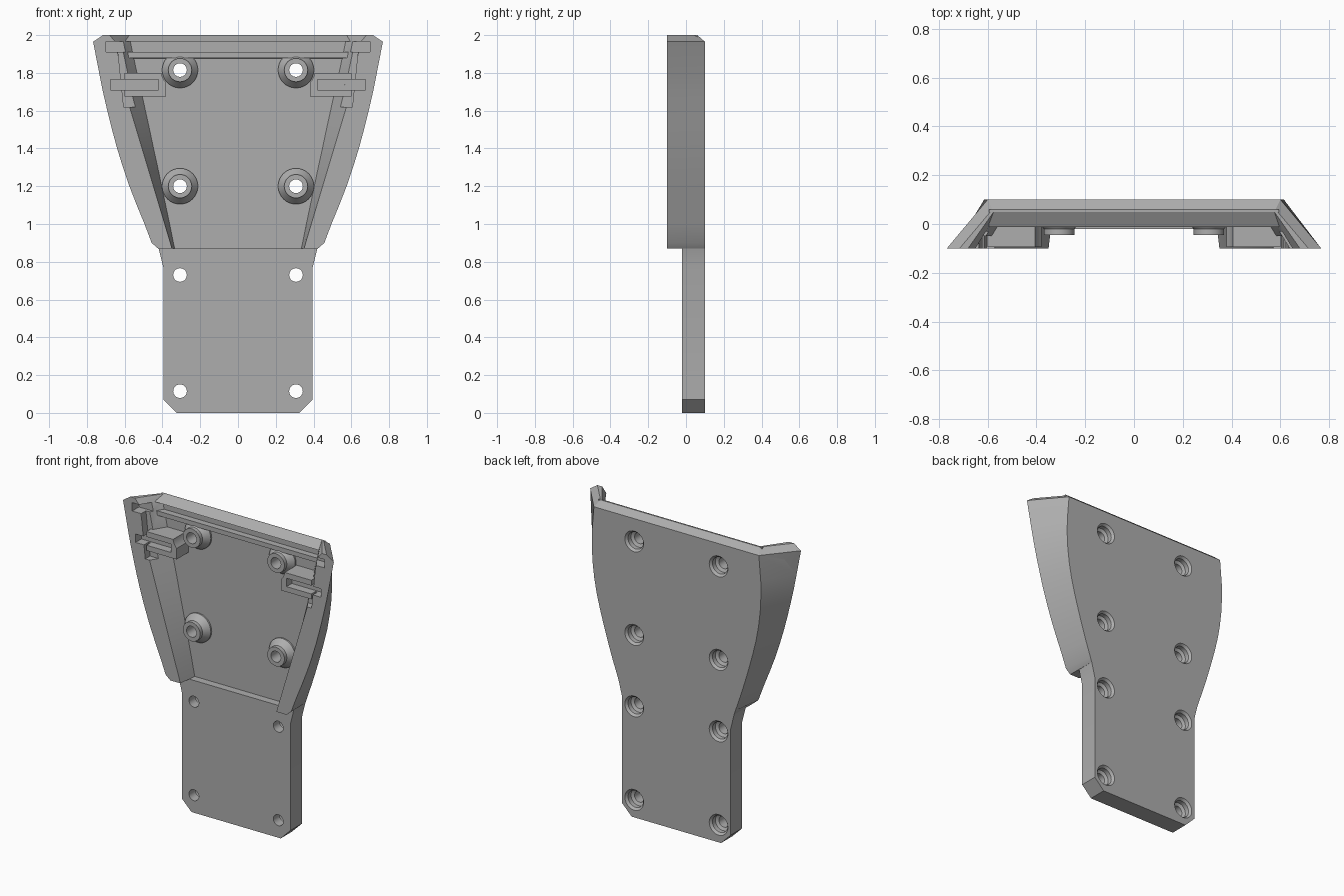
import bpy, bmesh, math

if "Cube" in bpy.data.objects:
    bpy.data.objects.remove(bpy.data.objects["Cube"], do_unlink=True)

grey = bpy.data.materials.new("plain_grey")
grey.use_nodes = True
COLOUR = (0.42, 0.42, 0.42, 1)
grey.diffuse_color = COLOUR
grey.node_tree.nodes["Principled BSDF"].inputs["Base Color"].default_value = COLOUR

FLOOR, BACK, FRONT = 0.03, 0.1, -0.1


def skin(name, rings, closed=False):
    """Skin a row of equal rings; cap the ends unless the row closes on itself."""
    bm = bmesh.new()
    rows = [[bm.verts.new(p) for p in ring] for ring in rings]
    n = len(rows[0])
    pairs = list(zip(rows, rows[1:]))
    if closed:
        pairs.append((rows[-1], rows[0]))
    else:
        bm.faces.new(rows[0])
        bm.faces.new(rows[-1])
    for a, b in pairs:
        for i in range(n):
            j = (i + 1) % n
            bm.faces.new((a[i], a[j], b[j], b[i]))
    bmesh.ops.recalc_face_normals(bm, faces=bm.faces)
    mesh = bpy.data.meshes.new(name)
    bm.to_mesh(mesh)
    bm.free()
    mesh.materials.append(grey)
    ob = bpy.data.objects.new(name, mesh)
    bpy.context.collection.objects.link(ob)
    return ob


def box(name, x, y, z, lean=0):
    """Box from ranges; lean shifts the upper end along x."""
    return skin(name, [[(a + s, b, h) for a, b in
                        ((x[0], y[0]), (x[1], y[0]), (x[1], y[1]), (x[0], y[1]))]
                       for h, s in ((z[0], 0), (z[1], lean))])


def lathe(name, profile, cx, cz, steps=32):
    """Spin a closed (radius, y) profile around a line along y."""
    turns = [2 * math.pi * i / steps for i in range(steps)]
    return skin(name, [[(cx + r * math.cos(t), y, cz + r * math.sin(t)) for r, y in profile]
                       for t in turns], closed=True)


def plug(name, profile, cx, cz, steps=32):
    """Solid round plug with (radius, y) steps."""
    turns = [2 * math.pi * i / steps for i in range(steps)]
    return skin(name, [[(cx + r * math.cos(t), y, cz + r * math.sin(t)) for t in turns]
                       for r, y in profile])


def combine(ob, other, operation):
    mod = ob.modifiers.new("combine", "BOOLEAN")
    mod.operation, mod.solver, mod.object = operation, "EXACT", other
    bpy.context.view_layer.objects.active = ob
    bpy.ops.object.modifier_apply(modifier=mod.name)
    bpy.data.objects.remove(other, do_unlink=True)


# Flared shell: height, back half width, front half width, rim inside, floor half width
sections = [
    (0.87, 0.42, 0.423, 0.35, 0.335), (0.90, 0.43, 0.457, 0.358, 0.342),
    (1.0, 0.465, 0.495, 0.388, 0.362), (1.1, 0.497, 0.536, 0.418, 0.383),
    (1.2, 0.527, 0.575, 0.448, 0.404), (1.3, 0.555, 0.609, 0.478, 0.425),
    (1.4, 0.58, 0.64, 0.508, 0.447), (1.5, 0.598, 0.667, 0.538, 0.468),
    (1.6, 0.61, 0.692, 0.568, 0.49), (1.7, 0.615, 0.715, 0.595, 0.512),
    (1.8, 0.614, 0.735, 0.615, 0.535), (1.965, 0.6, 0.767, 0.65, 0.57)]


def shell_ring(z, b, f, r, g, back=BACK, floor=FLOOR):
    half = [(b, back), (f, FRONT), (r, FRONT), (g, floor)]
    return [(x, y, z) for x, y in half] + [(-x, y, z) for x, y in reversed(half)]


rings = [shell_ring(*s) for s in sections]
rings.append(shell_ring(2.0, 0.58, 0.715, 0.68, 0.575, 0.06, 0.05))
body = skin("mounting_plate", rings)

# Lower tongue with clipped corners
half = [(0.325, 0), (0.395, 0.07), (0.395, 0.77), (0.42, 0.87)]
outline = half + [(-x, z) for x, z in reversed(half)]
combine(body, skin("tongue", [[(x, y, z) for x, z in outline] for y in (-0.02, BACK)]), "UNION")

# Screw holes, countersunk from the back
for x in (-0.307, 0.307):
    for z in (0.115, 0.73, 1.2, 1.815):
        bore = [(0.036, -0.2), (0.036, 0.045), (0.055, 0.055), (0.055, 0.085), (0.068, 0.1), (0.068, 0.2)]
        combine(body, plug("bore", bore, x, z), "DIFFERENCE")

# Slots and channels in the side rims
for s in (-1, 1):
    def span(a, b):
        return (min(s * a, s * b), max(s * a, s * b))
    combine(body, box("groove", span(0.5, 0.70), (-0.2, -0.03), (1.91, 1.965)), "DIFFERENCE")
    combine(body, box("slot", span(0.45, 0.675), (-0.2, -0.04), (1.71, 1.765)), "DIFFERENCE")
    combine(body, box("channel", span(0.5, 0.605), (-0.2, -0.05), (1.62, 1.91), s * 0.03), "DIFFERENCE")

    # Clip block with a notch open to the outside
    clip = box("clip", span(0.38, 0.6), (-0.095, 0.035), (1.675, 1.8))
    combine(clip, box("notch", span(0.42, 0.7), (-0.2, -0.04), (1.71, 1.765)), "DIFFERENCE")
    combine(clip, plug("clearance", [(0.1, -0.2), (0.1, 0.2)], s * 0.307, 1.815), "DIFFERENCE")
    clip.name = ("left" if s > 0 else "right") + "_clip"

# Grooved lip along the top edge
lip = [(0.06, 1.875), (-0.012, 1.88), (-0.012, 1.91), (0.03, 1.91), (0.03, 1.965),
       (-0.012, 1.965), (0.05, 2.0), (0.06, 2.0)]
skin("top_lip", [[(x, y, z) for y, z in lip] for x in (-0.595, 0.595)])

# Screw bosses
boss = [(0.036, 0.035), (0.095, 0.035), (0.095, 0.02), (0.0625, -0.02), (0.0625, -0.045), (0.036, -0.045)]
for side, x in (("right", -0.307), ("left", 0.307)):
    for level, z in (("lower", 1.2), ("upper", 1.815)):
        lathe(f"{side}_{level}_boss", boss, x, z)

# Smooth shading with crisp edges
for ob in bpy.context.view_layer.objects:
    ob.select_set(ob.type == "MESH" and ob.data.materials[:] == [grey])
bpy.context.view_layer.objects.active = body
bpy.ops.object.shade_smooth_by_angle(angle=math.radians(25))
